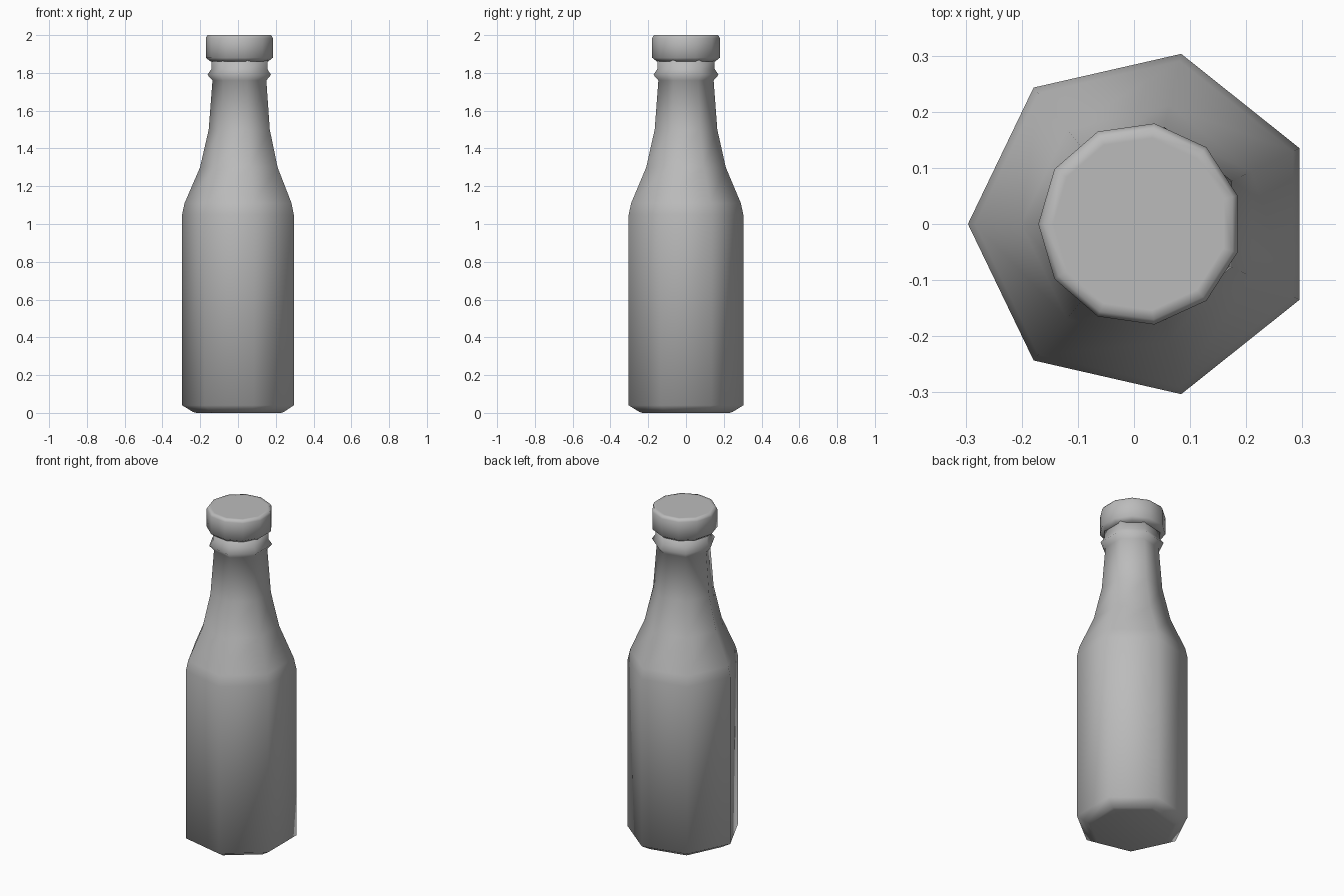
import bpy
import bmesh
from math import cos, sin, pi

cube = bpy.data.objects.get("Cube")
if cube:
    bpy.data.objects.remove(cube, do_unlink=True)

grey = bpy.data.materials.new("plain grey")
grey.use_nodes = True
colour = (0.5, 0.5, 0.5, 1)
grey.diffuse_color = colour
grey.node_tree.nodes["Principled BSDF"].inputs["Base Color"].default_value = colour


def lathe(name, sides, centre_x, profile):
    """Closed turned solid from (radius, height) pairs, one corner facing -x."""
    bm = bmesh.new()
    rings = []
    for radius, z in profile:
        angles = [pi + 2 * pi * i / sides for i in range(sides)]
        rings.append([bm.verts.new((centre_x + radius * cos(a), radius * sin(a), z))
                      for a in angles])
    for low, high in zip(rings, rings[1:]):
        for i in range(sides):
            j = (i + 1) % sides
            bm.faces.new((low[i], low[j], high[j], high[i]))
    bm.faces.new(rings[0][::-1])
    bm.faces.new(rings[-1])
    for face in bm.faces:
        face.smooth = True
    mesh = bpy.data.meshes.new(name)
    bm.to_mesh(mesh)
    bm.free()
    mesh.materials.append(grey)
    obj = bpy.data.objects.new(name, mesh)
    bpy.context.collection.objects.link(obj)
    return obj


# Seven-sided bottle with tapering shoulder, neck and collar ring
lathe("bottle", 7, 0.015, [
    (0.235, 0), (0.253, 0.005), (0.311, 0.04), (0.311, 1.05), (0.298, 1.11),
    (0.216, 1.3), (0.17, 1.5), (0.15, 1.76), (0.177, 1.79),
    (0.156, 1.82), (0.156, 1.87)])

# Eleven-sided cap with a softened top edge
lathe("cap", 11, 0.0105, [
    (0.155, 1.86), (0.181, 1.88), (0.181, 1.985), (0.172, 2), (0.155, 2)])
